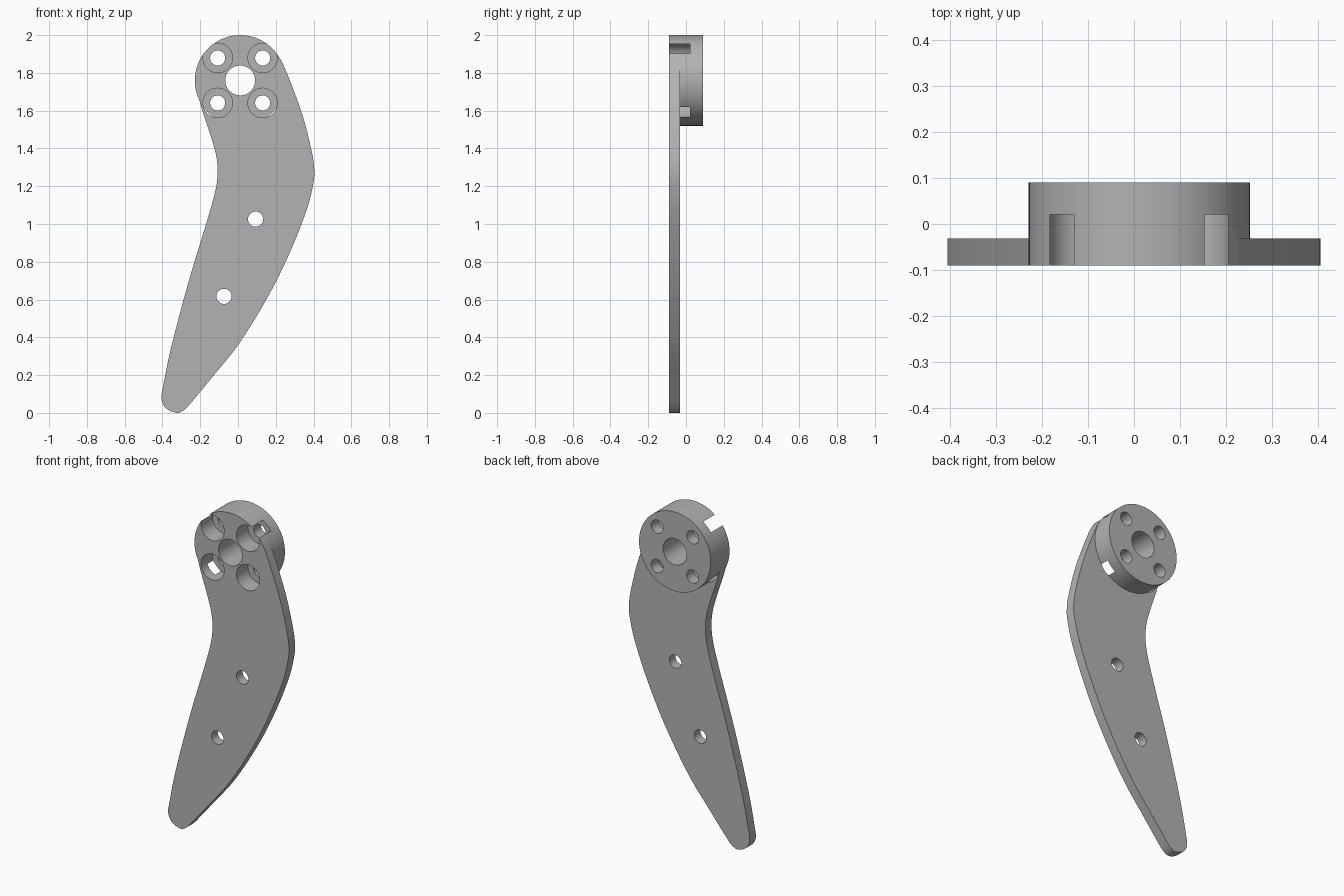
import bpy, bmesh
from math import cos, sin, pi, radians
from mathutils import Vector

if "Cube" in bpy.data.objects:
    bpy.data.objects.remove(bpy.data.objects["Cube"])

FRONT, BLADE_BACK, HUB_BACK, BORE_FLOOR = -0.09, -0.031, 0.09, 0.021
HUB_X, HUB_Z = 0.0115, 1.76

grey = bpy.data.materials.new("plain grey")
grey.use_nodes = True
COLOUR = (0.45, 0.45, 0.45, 1)
grey.diffuse_color = COLOUR
grey.node_tree.nodes["Principled BSDF"].inputs["Base Color"].default_value = COLOUR


def extrude(name, outline, y0, y1):
    """Closed prism from an x-z outline, running from y0 to y1."""
    bm = bmesh.new()
    face = bm.faces.new([bm.verts.new((x, y0, z)) for x, z in outline])
    grown = bmesh.ops.extrude_face_region(bm, geom=[face])["geom"]
    verts = [g for g in grown if isinstance(g, bmesh.types.BMVert)]
    bmesh.ops.translate(bm, verts=verts, vec=(0, y1 - y0, 0))
    bmesh.ops.recalc_face_normals(bm, faces=bm.faces)
    mesh = bpy.data.meshes.new(name)
    bm.to_mesh(mesh)
    bm.free()
    mesh.materials.append(grey)
    obj = bpy.data.objects.new(name, mesh)
    bpy.context.collection.objects.link(obj)
    return obj


def disc(name, x, z, r, y0, y1, sides=48):
    ring = [(x + r * cos(2 * pi * i / sides), z + r * sin(2 * pi * i / sides))
            for i in range(sides)]
    return extrude(name, ring, y0, y1)


def spline(points, steps=6):
    """Smooth curve through the points."""
    p = [Vector(q) for q in points]
    p = [2 * p[0] - p[1]] + p + [2 * p[-1] - p[-2]]
    out = []
    for a, b, c, d in zip(p, p[1:], p[2:], p[3:]):
        for i in range(steps):
            t = i / steps
            out.append(0.5 * (2 * b + (c - a) * t + (2 * a - 5 * b + 4 * c - d) * t ** 2
                              + (3 * b - a - 3 * c + d) * t ** 3))
    return out + [p[-2]]


def combine(obj, other, operation):
    mod = obj.modifiers.new(operation.title(), "BOOLEAN")
    mod.operation, mod.object, mod.solver = operation, other, "EXACT"
    bpy.context.view_layer.objects.active = obj
    bpy.ops.object.modifier_apply(modifier=mod.name)
    bpy.data.objects.remove(other)


# Curved blade outline: inner edge, rounded tip, outer edge
inner = [(-.222, 1.72), (-.188, 1.598), (-.146, 1.471), (-.116, 1.365), (-.108, 1.275),
         (-.119, 1.18), (-.161, 1.026), (-.262, .693), (-.357, .333), (-.405, .095)]
tip = [(-.405, .095), (-.402, .06), (-.378, .022), (-.325, 0), (-.29, .012), (-.262, .037)]
outer = [(-.262, .037), (-.14, .185), (.008, .37), (.167, .63), (.278, .857), (.362, 1.07),
         (.397, 1.206), (.404, 1.286), (.389, 1.39), (.336, 1.593), (.241, 1.841), (.192, 1.913)]
outline = spline(inner)[:-1] + spline(tip)[:-1] + spline(outer) + [(HUB_X, HUB_Z)]
lever = extrude("lever_arm", outline, FRONT, BLADE_BACK)

# Round hub standing out behind the blade
combine(lever, disc("hub", HUB_X, HUB_Z, 0.24, FRONT, HUB_BACK, 96), "UNION")

# Centre bore and the two blade holes
for x, z, r in [(HUB_X, HUB_Z, .079), (.093, 1.026, .04), (-.074, .617, .04)]:
    combine(lever, disc("hole_cutter", x, z, r, -.2, .2), "DIFFERENCE")

# Four counterbored screw holes, breaking through the hub rim
for sx in (-1, 1):
    for sz in (-1, 1):
        x, z = HUB_X + sx * .119, HUB_Z + sz * .119
        combine(lever, disc("counterbore_cutter", x, z, .078, -.2, BORE_FLOOR), "DIFFERENCE")
        combine(lever, disc("screw_cutter", x, z, .04, -.2, .2), "DIFFERENCE")

# Smooth walls with sharp rims
bpy.ops.object.select_all(action="DESELECT")
lever.select_set(True)
bpy.context.view_layer.objects.active = lever
bpy.ops.object.shade_smooth_by_angle(angle=radians(30))
